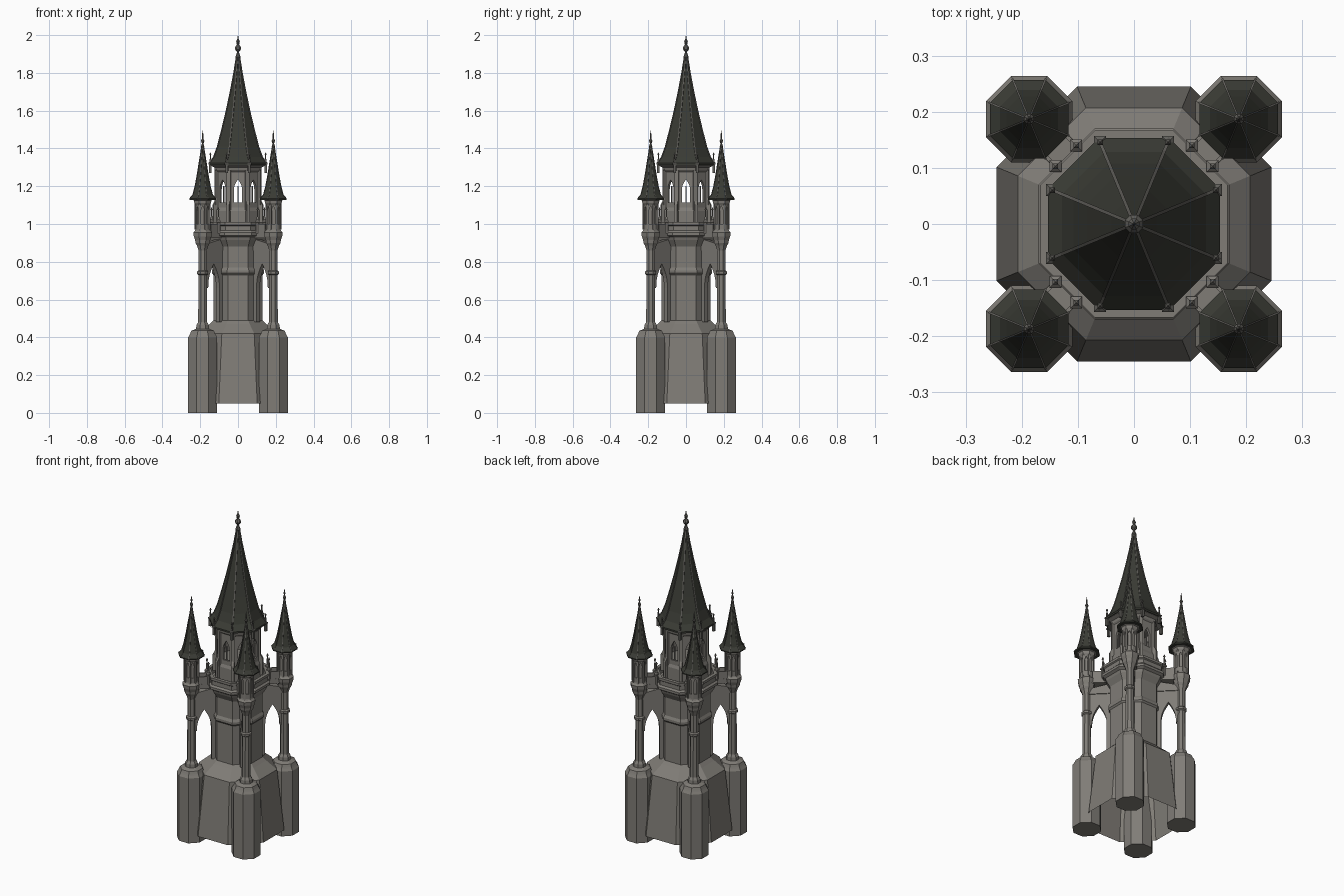
import bpy, bmesh, math
from mathutils import Vector

if "Cube" in bpy.data.objects:
    bpy.data.objects.remove(bpy.data.objects["Cube"])

C8 = math.cos(math.pi / 8)
CORNERS = [(sx * 0.187, sy * 0.187) for sx in (-1, 1) for sy in (-1, 1)]
FACES = [k * math.pi / 4 for k in range(8)]
EDGES = [a + math.pi / 8 for a in FACES]


def material(name, rgb):
    m = bpy.data.materials.new(name)
    m.diffuse_color = (*rgb, 1)
    m.use_nodes = True
    m.node_tree.nodes["Principled BSDF"].inputs["Base Color"].default_value = m.diffuse_color
    return m


STONE = material("grey stone", (0.215, 0.203, 0.183))
TRIM = material("dark stone trim", (0.12, 0.116, 0.105))
SLATE = material("dark slate", (0.042, 0.044, 0.035))


def finish(bm, name, mat):
    bmesh.ops.recalc_face_normals(bm, faces=bm.faces)
    me = bpy.data.meshes.new(name)
    bm.to_mesh(me)
    bm.free()
    me.materials.append(mat)
    ob = bpy.data.objects.new(name, me)
    bpy.context.collection.objects.link(ob)


def lathe(bm, profile, c=(0, 0), n=8, cap=True):
    """Turn (apothem, z) points into an n-sided solid with flats on the axes."""
    rings = []
    for r, z in profile:
        R = max(r, 0.0004) / math.cos(math.pi / n)
        rings.append([bm.verts.new((c[0] + R * math.cos((k + .5) * math.tau / n),
                                    c[1] + R * math.sin((k + .5) * math.tau / n), z)) for k in range(n)])
    for a, b in zip(rings, rings[1:]):
        for k in range(n):
            bm.faces.new((a[k], a[(k + 1) % n], b[(k + 1) % n], b[k]))
    bm.faces.new(rings[-1])
    if cap:
        bm.faces.new(rings[0][::-1])


def prism(bm, pts, thick, ang, c=(0, 0)):
    """Extrude a (distance, z) outline standing in the vertical plane at an angle."""
    d = Vector((math.cos(ang), math.sin(ang), 0))
    s = Vector((-d.y, d.x, 0)) * thick / 2
    o = Vector((c[0], c[1], 0))
    lo, hi = ([bm.verts.new(o + d * u + Vector((0, 0, z)) + s * q) for u, z in pts] for q in (-1, 1))
    bm.faces.new(lo[::-1])
    bm.faces.new(hi)
    for k in range(len(pts)):
        j = (k + 1) % len(pts)
        bm.faces.new((lo[k], lo[j], hi[j], hi[k]))


def bar(bm, u0, u1, z0, z1, thick, ang, c=(0, 0)):
    prism(bm, [(u0, z0), (u1, z0), (u1, z1), (u0, z1)], thick, ang, c)


def arch(w, spring, apex, n=6):
    """Half of a pointed arch, from the apex down to the springing."""
    return [(w * math.sin(t * math.pi / 2 / n), spring + (apex - spring) * (1 - t / n) ** 0.8)
            for t in range(n + 1)]


def arcade(bm, c, ap, z0, z1, sill, spring, apex, w, thick):
    """Eight wall panels with pointed windows, plus corner piers."""
    half = ap * math.tan(math.pi / 8)
    for f in FACES:
        o = (c[0] + ap * math.cos(f), c[1] + ap * math.sin(f))
        for s in (-1, 1):
            pts = [(half, z0), (half, z1), (0, z1)] + arch(w, spring, apex) + [(w, sill), (0, sill), (0, z0)]
            prism(bm, [(u * s, z) for u, z in pts], thick, f + math.pi / 2, o)
    R = ap / C8
    for a in EDGES:
        bar(bm, R - thick, R + thick, z0, z1, thick * 1.5, a, c)


def ribs(bm, prof, h, thick, c=(0, 0)):
    line = [(r / C8, z) for r, z in prof]
    for a in EDGES:
        prism(bm, [(max(r - h, 0), z) for r, z in line] + [(r + h, z) for r, z in line[::-1]], thick, a, c)


def pinnacle(bm, x, y, z, h, w):
    lathe(bm, [(w, z), (w, z + h * .4), (w * 1.5, z + h * .42), (w * 1.5, z + h * .48),
               (w * .7, z + h * .52), (w * .3, z + h * .85), (w * .7, z + h * .9), (0, z + h)], (x, y), 4)


# Flared base, octagonal shaft and gallery
bm = bmesh.new()
lathe(bm, [(.245, .05), (.207, .42), (.15, .47), (.14, .48), (.13, .49), (.13, .73), (.138, .74),
           (.138, .755), (.13, .77), (.13, .88), (.15, .915), (.155, .93), (.17, .94), (.17, .955),
           (.16, .965), (.16, .99), (.167, .995), (.167, 1.01), (.147, 1.01), (.147, .965),
           (.122, .965), (.122, 1.07), (.114, 1.09), (0, 1.09)], cap=False)
finish(bm, "main_shaft", STONE)

# Open belfry with lancet windows, mullions and cornice
bm = bmesh.new()
arcade(bm, (0, 0), .108, 1.07, 1.29, 1.115, 1.18, 1.235, .021, .014)
for f in FACES:
    o = (.108 * math.cos(f), .108 * math.sin(f))
    bar(bm, -.003, .003, 1.115, 1.2, .006, f + math.pi / 2, o)
for a in EDGES:
    bar(bm, .11, .143, 1.0, 1.1, .018, a)
    prism(bm, [(.11, 1.1), (.143, 1.1), (.122, 1.14), (.11, 1.14)], .016, a)
lathe(bm, [(.11, 1.27), (.122, 1.285), (.125, 1.3), (.147, 1.31), (.147, 1.32), (0, 1.32)])
finish(bm, "belfry", STONE)

# Main spire
bm = bmesh.new()
spire = [(.153, 1.312), (.153, 1.322), (.128, 1.355), (.108, 1.41), (.085, 1.5), (.061, 1.6),
         (.04, 1.7), (.021, 1.8), (.007, 1.89)]
lathe(bm, spire)
finish(bm, "main_roof", SLATE)

# Spire ribs, eave pinnacles and finial
bm = bmesh.new()
ribs(bm, spire[1:], .003, .006)
for a in EDGES:
    pinnacle(bm, .158 * math.cos(a), .158 * math.sin(a), 1.27, .11, .007)
lathe(bm, [(.008, 1.87), (.014, 1.885), (.008, 1.9), (.005, 1.91), (.016, 1.925), (.016, 1.935),
           (.006, 1.95), (.01, 1.965), (.004, 1.98), (0, 2.0)])
finish(bm, "main_roof_trim", TRIM)

# Corner drums with the slender columns they carry
bm = bmesh.new()
for c in CORNERS:
    lathe(bm, [(.077, 0), (.077, .4), (.07, .412), (.066, .42), (.06, .435), (.035, .445), (.033, .465),
               (.024, .48), (.022, .73), (.029, .735), (.029, .748), (.022, .755), (.022, .86),
               (.03, .885), (.038, .9), (.04, .915), (.047, .935), (.049, .955), (.04, .965),
               (.034, .985), (.03, 1.0), (.03, 1.13)], c)
finish(bm, "corner_columns", STONE)

# Turret lanterns with blind lancets
bm = bmesh.new()
for c in CORNERS:
    arcade(bm, c, .035, .97, 1.13, 1.0, 1.06, 1.095, .009, .006)
    lathe(bm, [(.036, 1.095), (.044, 1.11), (.046, 1.125), (.06, 1.133)], c)
finish(bm, "turret_lanterns", STONE)

# Turret roofs
turret = [(.07, 1.128), (.07, 1.134), (.052, 1.155), (.04, 1.2), (.029, 1.26), (.018, 1.33), (.005, 1.41)]
bm = bmesh.new()
for c in CORNERS:
    lathe(bm, turret, c)
finish(bm, "turret_roofs", SLATE)
bm = bmesh.new()
for c in CORNERS:
    ribs(bm, turret[1:], .002, .0035, c)
    lathe(bm, [(.005, 1.4), (.009, 1.412), (.004, 1.425), (.009, 1.44), (.003, 1.455), (.005, 1.465),
               (0, 1.495)], c)
finish(bm, "turret_roof_trim", TRIM)

# Pointed flying arches, bridges and pinnacles linking shaft and columns
bm = bmesh.new()
for c in CORNERS:
    a = math.atan2(c[1], c[0])
    curve = arch(.042, .66, .79)
    opening = [(.194 + u, z) for u, z in curve[::-1]] + [(.194 - u, z) for u, z in curve[1:]]
    prism(bm, [(.12, .88), (.25, .88), (.25, .66)] + opening + [(.152, .48), (.12, .48)], .026, a)
    prism(bm, [(.12, .86), (.25, .86), (.25, .895), (.12, .925)], .036, a)
    bar(bm, .15, .25, .925, .955, .06, a)
    for s in (-1, 1):
        off = (-math.sin(a) * .026 * s, math.cos(a) * .026 * s)
        bar(bm, .16, .23, .955, 1.0, .007, a, off)
        pinnacle(bm, off[0] + .172 * math.cos(a), off[1] + .172 * math.sin(a), .95, .14, .007)
finish(bm, "flying_arches", STONE)
